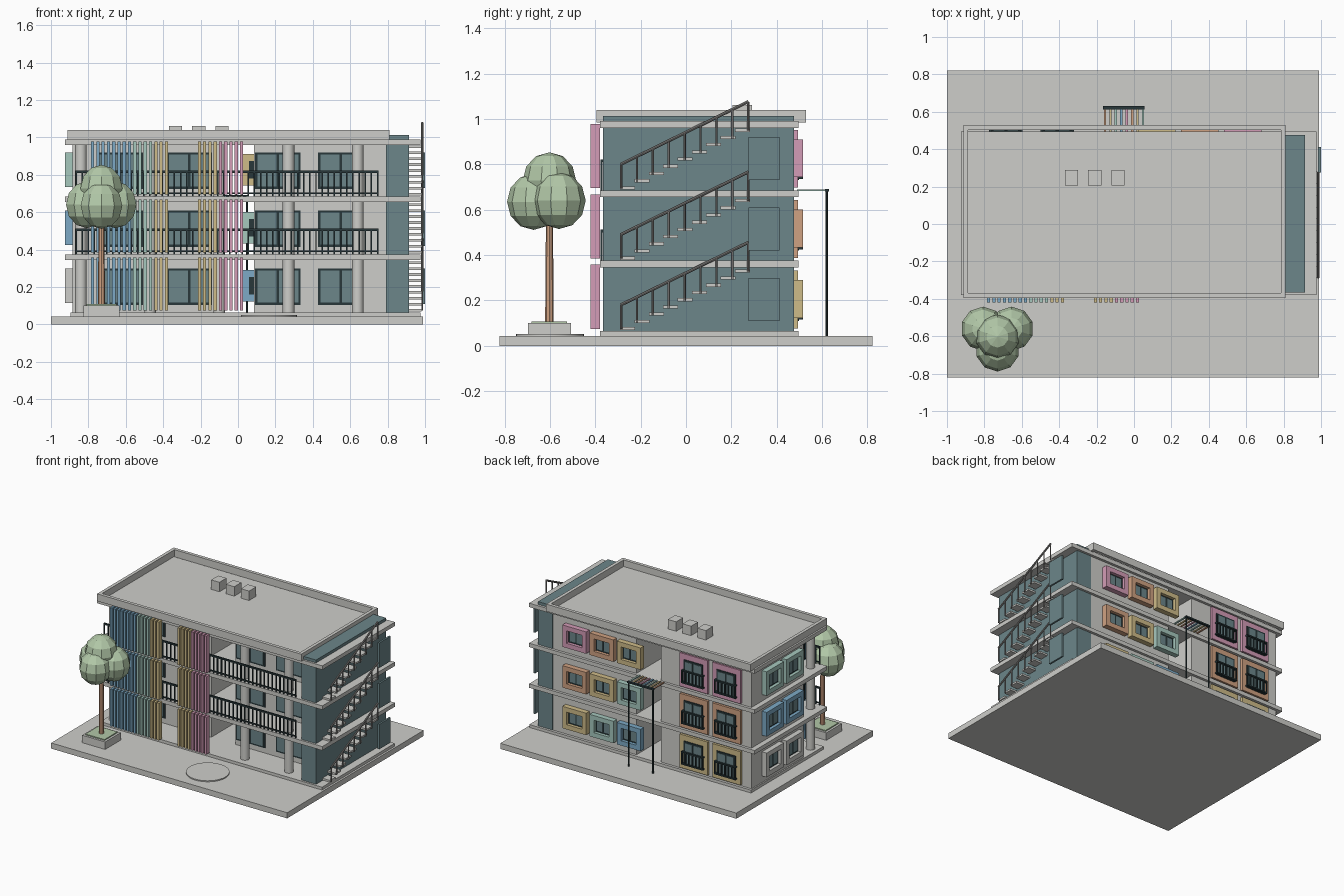
import bpy, bmesh, math
from mathutils import Matrix, Vector

if "Cube" in bpy.data.objects:
    bpy.data.objects.remove(bpy.data.objects["Cube"])


def lin(c):
    c /= 255
    return c / 12.92 if c < 0.04045 else ((c + 0.055) / 1.055) ** 2.4


COLORS = {
    "concrete": (206, 206, 202), "rail_grey": (140, 138, 136), "dark_metal": (40, 55, 58),
    "teal": (108, 134, 138), "pink": (212, 156, 183), "orange": (208, 162, 130),
    "yellow": (207, 188, 137), "mint": (166, 200, 190), "blue": (125, 170, 198),
    "green": (178, 200, 168)}
MATS = {}
for n, c in COLORS.items():
    MATS[n] = bpy.data.materials.new(n)
    MATS[n].diffuse_color = (*[lin(v) for v in c], 1)

parts = {}


def bm_for(name, mat):
    return parts.setdefault((name, mat), bmesh.new())


def box(name, mat, x0, x1, y0, y1, z0, z1):
    m = Matrix.Translation(((x0 + x1) / 2, (y0 + y1) / 2, (z0 + z1) / 2)) @ \
        Matrix.Diagonal((abs(x1 - x0), abs(y1 - y0), abs(z1 - z0), 1))
    bmesh.ops.create_cube(bm_for(name, mat), size=1, matrix=m)


def rod(name, mat, a, b, r, segs=8, r2=None):
    a, b = Vector(a), Vector(b)
    m = Matrix.Translation((a + b) / 2) @ (b - a).to_track_quat('Z', 'Y').to_matrix().to_4x4()
    bmesh.ops.create_cone(bm_for(name, mat), cap_ends=True, segments=segs, radius1=r,
                          radius2=r if r2 is None else r2, depth=(b - a).length, matrix=m)


def wall_box(side, name, mat, u0, u1, z0, z1, d0, d1):
    """Box on a wall: u runs along the wall, d is distance out of it."""
    if side == "back":
        box(name, mat, u0, u1, BACK + d0, BACK + d1, z0, z1)
    elif side == "front":
        box(name, mat, u0, u1, FRONT - d1, FRONT - d0, z0, z1)
    else:
        box(name, mat, LEFT - d1, LEFT - d0, u0, u1, z0, z1)


def window(side, name, u0, u1, z0, z1, d=0.0):
    """Dark frame plate with two glass panes."""
    wall_box(side, name + "_frame", "dark_metal", u0, u1, z0, z1, d, d + 0.006)
    f, mid = 0.012, (u0 + u1) / 2
    for a, b in ((u0 + f, mid - f / 2), (mid + f / 2, u1 - f)):
        wall_box(side, name + "_glass", "teal", a, b, z0 + f, z1 - f, d, d + 0.009)


def box_window(side, col, u, z, w, h, depth):
    """Protruding coloured surround with a window sunk inside."""
    t, n = 0.036, side + "_window_surround"
    u0, u1, z0, z1 = u - w / 2, u + w / 2, z - h / 2, z + h / 2
    wall_box(side, n, col, u0, u0 + t, z0, z1, 0, depth)
    wall_box(side, n, col, u1 - t, u1, z0, z1, 0, depth)
    wall_box(side, n, col, u0 + t, u1 - t, z0, z0 + t, 0, depth)
    wall_box(side, n, col, u0 + t, u1 - t, z1 - t, z1, 0, depth)
    window(side, side + "_window", u0 + t, u1 - t, z0 + t, z1 - t, 0.01)
    wall_box(side, side + "_window_back", "dark_metal", u0 + t, u1 - t, z0 + t, z1 - t, 0, 0.01)


FLOORS = (0.065, 0.375, 0.685)
BACK, FRONT, LEFT = 0.475, -0.15, -0.885
PALETTE = ("yellow", "mint", "blue")
BOX_COLS = ("blue", "mint", "yellow", "orange", "pink")

# ground plate, disc, slabs and parapet
box("ground_plate", "concrete", -1, 0.99, -0.822, 0.822, 0, 0.043)
rod("ground_disc", "concrete", (0.165, -0.6, 0.04), (0.165, -0.6, 0.051), 0.15, 32)
box("ground_slab", "concrete", -0.895, 0.975, -0.38, 0.495, 0.04, 0.065)
for z in (0.345, 0.655, 0.96):
    box("floor_slab", "concrete", -0.925, 0.977, -0.38, 0.495, z, z + 0.03)
px0, px1, py0, py1, t = -0.912, 0.81, -0.395, 0.528, 0.025
for a in ((px0, px0 + t, py0, py1), (px1 - t, px1, py0, py1),
          (px0 + t, px1 - t, py0, py0 + t), (px0 + t, px1 - t, py1 - t, py1)):
    box("parapet", "concrete", *a, 0.985, 1.04)
for x in (-0.335, -0.21, -0.085):
    box("roof_unit", "concrete", x - 0.035, x + 0.035, 0.205, 0.29, 0.985, 1.062)

# stair tower
box("stair_tower", "teal", 0.79, 0.914, -0.365, 0.477, 0.06, 1.012)

for i, f in enumerate(FLOORS):
    top = f + 0.282
    # room blocks with an open passage between
    box("left_rooms", "concrete", LEFT, -0.12, FRONT, BACK, f, top)
    box("right_rooms", "concrete", 0.085, 0.79, FRONT, BACK, f, top)
    # front windows
    for x in (-0.63, -0.26, 0.213, 0.55):
        window("front", "front_window", x - 0.122, x + 0.122, f + 0.04, f + 0.235)
    # columns
    for k in range(5):
        x = -0.84 + 0.37 * k
        rod("column", "concrete", (x, -0.3, f), (x, -0.3, top), 0.031, 20)
    # back surrounds, colours shift by floor
    for k, x in enumerate((0.123, 0.352, 0.582)):
        box_window("back", BOX_COLS[k + i], x, f + 0.142, 0.2, 0.167, 0.04)
    # left side surrounds
    for y in (0.005, 0.245):
        box_window("left", ("concrete", "blue", "mint")[i], y, f + 0.142, 0.208, 0.184, 0.04)
    # back balcony panels with rails
    for x in (-0.41, -0.685):
        col = ("yellow", "orange", "pink")[i]
        wall_box("back", "balcony_panel", col, x - 0.118, x + 0.118, f + 0.012, f + 0.267, 0, 0.018)
        window("back", "balcony_window", x - 0.08, x + 0.08, f + 0.045, f + 0.225, 0.018)
        for z in (0.05, 0.14):
            wall_box("back", "balcony_rail", "dark_metal", x - 0.09, x + 0.09, f + z, f + z + 0.01, 0.018, 0.04)
        for k in range(7):
            u = x - 0.087 + 0.029 * k
            wall_box("back", "balcony_rail", "dark_metal", u - 0.004, u + 0.004, f + 0.05, f + 0.145, 0.03, 0.038)
    # coloured vertical fins
    p = 0.0282
    for start, cols in ((-0.786, ["blue"] * 8 + ["mint"] * 4 + ["yellow"] * 3),
                        (-0.215, ["yellow"] * 4 + ["pink"] * 5)):
        for k, c in enumerate(cols):
            x = start + p * k
            box("fins_" + c, c, x, x + 0.017, -0.42, -0.38, f + 0.01, f + 0.293)
    # walkway railing on the upper floors
    if i:
        box("walkway_rail", "dark_metal", -0.87, 0.75, -0.378, -0.366, f + 0.125, f + 0.137)
        box("walkway_rail", "dark_metal", -0.87, 0.75, -0.376, -0.368, f + 0.012, f + 0.02)
        for k in range(50):
            x = -0.866 + 1.612 * k / 49
            box("walkway_baluster", "dark_metal", x - 0.004, x + 0.004, -0.376, -0.368, f, f + 0.13)
    # outer stair flight, rail and landing door
    for k in range(9):
        y, z = -0.29 + 0.0632 * k, f + 0.004 + 0.0318 * k
        box("stair_step", "concrete", 0.91, 0.98, y, y + 0.066, z, z + 0.014)
        q = k / 8
        yp = -0.286 + 0.56 * q
        rod("stair_post", "rail_grey", (0.985, yp, z + 0.005), (0.985, yp, f + 0.115 + 0.275 * q), 0.005, 6)
        if k in (0, 8):
            continue
        box("stair_post_bracket", "rail_grey", 0.975, 0.988, yp - 0.005, yp + 0.005, z, z + 0.012)
    rod("stair_rail", "rail_grey", (0.985, -0.288, f + 0.115), (0.985, 0.276, f + 0.392), 0.007, 8)
    box("landing_door", "teal", 0.985, 0.999, 0.275, 0.412, f + 0.045, f + 0.235)

# back pergola
for x in (-0.155, 0.048):
    rod("pergola_post", "dark_metal", (x, 0.62, 0.04), (x, 0.62, 0.69), 0.006, 8)
box("pergola_beam", "dark_metal", -0.165, 0.056, 0.613, 0.63, 0.68, 0.692)
for k, c in enumerate(("orange", "yellow", "mint", "blue", "pink", "orange", "yellow", "mint")):
    x = -0.155 + 0.029 * k
    box("pergola_slats_" + c, c, x - 0.006, x + 0.006, 0.49, 0.625, 0.682, 0.69)

# planter and tree
tx, ty = -0.73, -0.602
box("planter", "concrete", tx - 0.097, tx + 0.097, ty - 0.094, ty + 0.094, 0.04, 0.1)
box("planter_grass", "green", tx - 0.08, tx + 0.08, ty - 0.078, ty + 0.078, 0.09, 0.108)
rod("tree_trunk", "orange", (tx, ty, 0.1), (tx, ty, 0.62), 0.019, 8, 0.015)
for x, y, z, r in ((-0.807, -0.56, 0.64, 0.118), (-0.655, -0.56, 0.64, 0.118),
                   (tx, -0.672, 0.635, 0.117), (tx, ty, 0.728, 0.118)):
    bmesh.ops.create_uvsphere(bm_for("tree_crown", "green"), u_segments=10, v_segments=6, radius=r,
                              matrix=Matrix.Translation((x, y, z)) @ Matrix.Diagonal((1, 1, 1.06, 1)))

# turn collected parts into objects
for (name, mat), bm in parts.items():
    label = name if name.endswith(mat) else name + "_" + mat
    me = bpy.data.meshes.new(label)
    bm.to_mesh(me)
    bm.free()
    me.materials.append(MATS[mat])
    ob = bpy.data.objects.new(label, me)
    bpy.context.collection.objects.link(ob)
    if name in ("column", "ground_disc", "stair_rail"):
        bpy.context.view_layer.objects.active = ob
        ob.select_set(True)
        bpy.ops.object.shade_smooth_by_angle(angle=math.radians(40))
        ob.select_set(False)

for m in bpy.data.materials:
    if m.users and not m.is_grease_pencil:
        m.use_nodes = True
        m.node_tree.nodes["Principled BSDF"].inputs["Base Color"].default_value = m.diffuse_color
